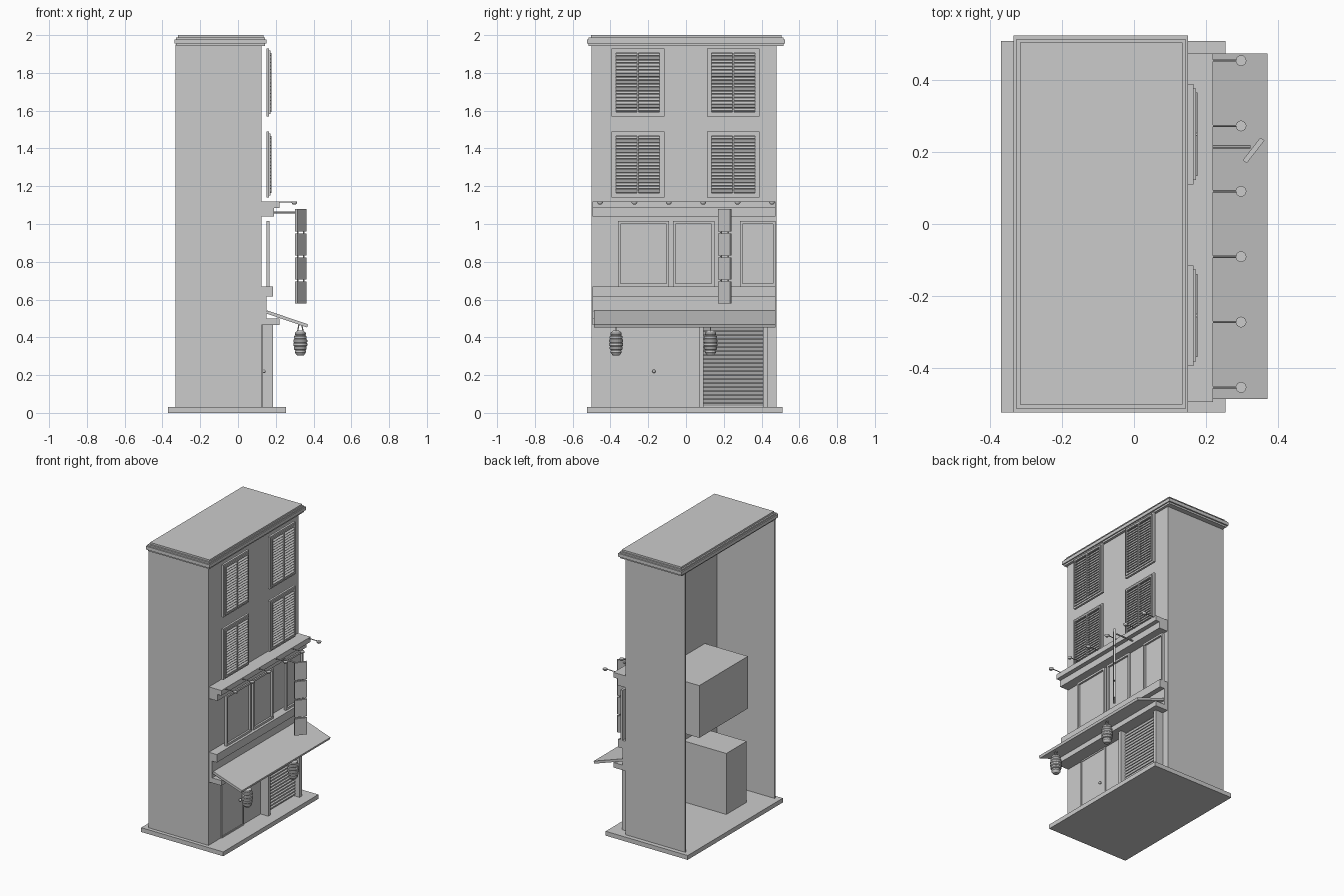
import bpy, math
from mathutils import Vector

if "Cube" in bpy.data.objects:
    bpy.data.objects.remove(bpy.data.objects["Cube"], do_unlink=True)

grey = bpy.data.materials.new("plain grey")
grey.use_nodes = True
grey.diffuse_color = (0.6, 0.6, 0.6, 1)
grey.node_tree.nodes["Principled BSDF"].inputs["Base Color"].default_value = (0.6, 0.6, 0.6, 1)


def finish(name):
    ob = bpy.context.object
    ob.name = name
    ob.data.materials.append(grey)
    return ob


def box(name, x, y, z, turn=(0, 0, 0)):
    """Box from (min, max) ranges, turned about its own centre."""
    ranges = (x, y, z)
    bpy.ops.mesh.primitive_cube_add(size=1, location=[(a + b) / 2 for a, b in ranges], rotation=turn)
    ob = finish(name)
    ob.scale = [b - a for a, b in ranges]
    return ob


def rod(name, start, end, radius, sides=10):
    a, b = Vector(start), Vector(end)
    bpy.ops.mesh.primitive_cylinder_add(vertices=sides, radius=radius, depth=(b - a).length,
                                        location=(a + b) / 2)
    ob = finish(name)
    ob.rotation_euler = (b - a).to_track_quat("Z", "Y").to_euler()
    bpy.ops.object.shade_smooth_by_angle()
    return ob


def frame(name, x, y, z, w):
    """Rectangular frame in the facade plane with bars of width w."""
    for side, yy in (("right", (y[0], y[0] + w)), ("left", (y[1] - w, y[1]))):
        box(f"{name}_{side}_bar", x, yy, z)
    for side, zz in (("bottom", (z[0], z[0] + w)), ("top", (z[1] - w, z[1]))):
        box(f"{name}_{side}_bar", x, (y[0] + w, y[1] - w), zz)


def lathe(name, profile, location, sides=20):
    """Closed surface of revolution from (radius, height) points."""
    verts, faces, n = [], [], len(profile)
    for i in range(sides):
        t = 2 * math.pi * i / sides
        verts += [(r * math.cos(t), r * math.sin(t), h) for r, h in profile]
        j = (i + 1) % sides
        faces += [(i * n + k, j * n + k, j * n + k + 1, i * n + k + 1) for k in range(n - 1)]
    faces.append([i * n for i in reversed(range(sides))])
    faces.append([i * n + n - 1 for i in range(sides)])
    me = bpy.data.meshes.new(name)
    me.from_pydata(verts, [], faces)
    ob = bpy.data.objects.new(name, me)
    ob.location = location
    bpy.context.collection.objects.link(ob)
    me.materials.append(grey)
    return ob


FULL = (-0.495, 0.475)

# Open-backed shell: base, thin side walls, facade, stepped roof
box("base", (-0.37, 0.255), (-0.525, 0.51), (0, 0.03))
box("right_wall", (-0.33, 0.12), (-0.5, -0.492), (0.03, 1.95))
box("left_wall", (-0.33, 0.12), (0.472, 0.48), (0.03, 1.95))
box("facade_wall", (0.108, 0.125), (-0.5, 0.48), (0.03, 1.95))
box("roof_lower_lip", (-0.325, 0.142), (-0.515, 0.515), (1.943, 1.955))
box("roof_slab", (-0.335, 0.15), (-0.525, 0.525), (1.955, 1.978))
box("roof_upper_step", (-0.327, 0.143), (-0.515, 0.515), (1.978, 1.988))
box("roof_top", (-0.317, 0.135), (-0.503, 0.505), (1.988, 2.0))

# Rooms behind the door and the middle windows
box("door_room", (-0.22, 0.11), (-0.345, -0.125), (0.03, 0.45))
box("window_room", (-0.22, 0.11), (-0.36, 0.17), (0.67, 1.03))

# Upper louvred windows
for y0 in (-0.395, 0.11):
    for z0, z1 in ((1.14, 1.49), (1.57, 1.93)):
        y1 = y0 + 0.28
        frame("window_outer_frame", (0.15, 0.165), (y0, y1), (z0, z1), 0.012)
        frame("window_inner_frame", (0.15, 0.172), (y0 + 0.012, y1 - 0.012), (z0 + 0.012, z1 - 0.012), 0.012)
        box("window_backing", (0.15, 0.156), (y0 + 0.02, y1 - 0.02), (z0 + 0.02, z1 - 0.02))
        mid = (y0 + y1) / 2
        box("window_centre_bar", (0.155, 0.177), (mid - 0.004, mid + 0.004), (z0 + 0.024, z1 - 0.024))
        step = (z1 - z0 - 0.05) / 17
        for i in range(17):
            z = z0 + 0.025 + step * (i + 0.5)
            box("window_slat", (0.157, 0.177), (y0 + 0.024, y1 - 0.024),
                (z - 0.002, z + 0.002), (0, math.radians(35), 0))

# Cornice between the storeys
box("cornice_top", (0.108, 0.22), FULL, (1.085, 1.12))
box("cornice_bottom", (0.108, 0.19), FULL, (1.04, 1.085))

# Middle storey windows and sills
for y in ((-0.36, -0.09), (-0.07, 0.15), (0.285, 0.475)):
    frame("shop_window_frame", (0.15, 0.167), y, (0.67, 1.015), 0.014)
    box("shop_window_pane", (0.15, 0.154), (y[0] + 0.01, y[1] - 0.01), (0.68, 1.005))
box("sill_back", (0.108, 0.165), FULL, (0.645, 0.67))
box("sill_lip", (0.165, 0.185), FULL, (0.615, 0.67))
box("sill_base", (0.108, 0.165), FULL, (0.615, 0.645))
box("awning_backing", (0.108, 0.15), FULL, (0.5, 0.615))

# Sloping awning and its ledge
box("awning_ledge", (0.108, 0.22), FULL, (0.465, 0.5))
tilt = math.atan2(0.075, 0.22)
box("awning", (0.145, 0.375), (-0.488, 0.475), (0.489, 0.506), (0, tilt, 0))

# Ground floor door, posts and roller shutter
frame("door_frame", (0.12, 0.132), (-0.365, -0.125), (0.03, 0.466), 0.01)
box("door", (0.12, 0.128), (-0.355, -0.135), (0.03, 0.456))
bpy.ops.mesh.primitive_uv_sphere_add(segments=12, ring_count=8, radius=0.009, location=(0.137, -0.17, 0.22))
finish("door_knob")
bpy.ops.object.shade_smooth_by_angle()
for y in (0.08, 0.42):
    box("shutter_post", (0.12, 0.184), (y - 0.012, y + 0.012), (0.03, 0.466))
box("shutter_backing", (0.12, 0.14), (0.09, 0.41), (0.03, 0.466))
for i in range(20):
    z = 0.045 + i * 0.0212
    box("shutter_slat", (0.137, 0.15), (0.092, 0.408), (z - 0.007, z + 0.007), (0, math.radians(20), 0))

# Ribbed hanging lanterns
profile = [(0.016, -0.062), (0.022, -0.056)]
for i in range(6):
    h = -0.05 + i * 0.019
    r = 0.026 + 0.011 * math.sin(math.pi * (i + 0.5) / 6)
    profile += [(r - 0.003, h), (r, h + 0.004), (r, h + 0.014), (r - 0.003, h + 0.018)]
profile += [(0.02, 0.066), (0.016, 0.07)]
for y in (-0.37, 0.13):
    lathe("lantern", profile, (0.33, y, 0.365))
    for side in (-1, 1):
        rod("lantern_hanger", (0.33 + side * 0.015, y, 0.43), (0.33 + side * 0.006, y, 0.475), 0.003, 6)

# Row of small lamps on the cornice
for i in range(6):
    y = -0.455 + i * 0.182
    rod("lamp_arm", (0.2, y, 1.117), (0.285, y, 1.117), 0.003, 8)
    lathe("lamp_head", [(0.008, -0.01), (0.013, -0.005), (0.015, 0), (0.015, 0.004)], (0.298, y, 1.114), 16)

# Hanging sign of four boards
rod("sign_arm", (0.18, 0.215, 1.06), (0.325, 0.215, 1.06), 0.005)
angle = math.radians(52)
for z in ((0.58, 0.695), (0.705, 0.822), (0.832, 0.95), (0.96, 1.08)):
    box("sign_board", (0.293, 0.373), (0.198, 0.212), z, (0, 0, angle))
for s in (-0.025, 0.025):
    cx, cy = 0.333 + s * math.cos(angle), 0.205 + s * math.sin(angle)
    rod("sign_link", (cx, cy, 0.6), (cx, cy, 1.06), 0.004, 8)
